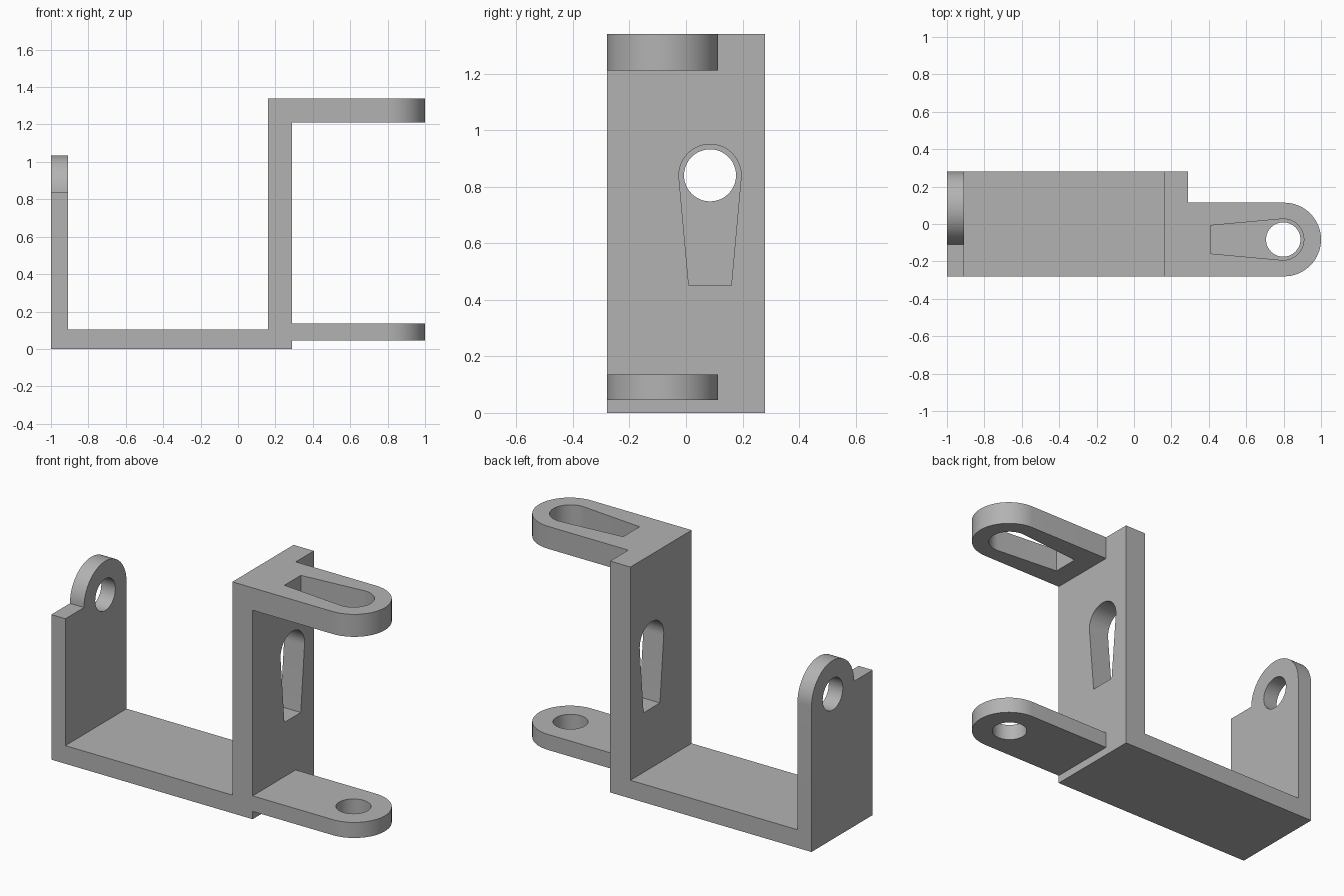
import bpy, bmesh
from math import sin, cos, asin, pi
from mathutils import Vector

cube = bpy.data.objects.get("Cube")
if cube:
    bpy.data.objects.remove(cube)

grey = bpy.data.materials.new("plain grey")
grey.use_nodes = True
colour = (0.45, 0.45, 0.45, 1)
grey.diffuse_color = colour
grey.node_tree.nodes["Principled BSDF"].inputs["Base Color"].default_value = colour


def arc(cu, cv, r, start, end, steps=32):
    return [(cu + r * cos(start + (end - start) * i / steps),
             cv + r * sin(start + (end - start) * i / steps)) for i in range(steps + 1)]


def circle(cu, cv, r):
    return arc(cu, cv, r, 0, 2 * pi, 48)[:-1]


def rect(u0, v0, u1, v1):
    return [(u0, v0), (u1, v0), (u1, v1), (u0, v1)]


def keyhole(cu, cv, toward_u):
    """Tapered slot: round end at the centre, narrow square end on the low side."""
    r, w, length = 0.11, 0.075, 0.39
    a = pi / 2 + asin((r - w) / length)
    pts = arc(0, 0, r, -a, a) + [(-length, w), (-length, -w)]
    return [(cu + p, cv + q) if toward_u else (cu - q, cv + p) for p, q in pts]


def plate(name, outline, holes, w0, w1, upright=False):
    """Extrude an outline with holes: along z, or along x when upright."""
    bm = bmesh.new()
    edges = []
    for loop in [outline] + holes:
        vs = [bm.verts.new((w0, u, v) if upright else (u, v, w0)) for u, v in loop]
        edges += [bm.edges.new((vs[i - 1], vs[i])) for i in range(len(vs))]
    bmesh.ops.triangle_fill(bm, edges=edges, use_beauty=True)
    grown = bmesh.ops.extrude_face_region(bm, geom=bm.faces[:])["geom"]
    shift = Vector((w1 - w0, 0, 0) if upright else (0, 0, w1 - w0))
    bmesh.ops.translate(bm, vec=shift, verts=[g for g in grown if isinstance(g, bmesh.types.BMVert)])
    bmesh.ops.recalc_face_normals(bm, faces=bm.faces[:])
    mesh = bpy.data.meshes.new(name)
    bm.to_mesh(mesh)
    bm.free()
    mesh.materials.append(grey)
    ob = bpy.data.objects.new(name, mesh)
    bpy.context.collection.objects.link(ob)
    return ob


D = 0.28               # half depth of the bracket
CY, CZ = 0.085, 0.84   # pivot axis
AX, AY = 0.803, -0.083  # arm hole axis
R = 0.197              # radius of the rounded ends

# Floor, central wall and rounded end plate
wall = plate("bracket", rect(-D, 0, D, 1.34), [keyhole(CY, CZ, False)], 0.16, 0.29, True)
base = plate("base", rect(-1, -D, 0.25, D), [], 0, 0.105)
ear = [(-D, 0), (D, 0)] + arc(CY, CZ, D - CY, 0, pi) + [(-D, CZ)]
end_plate = plate("end_plate", ear, [circle(CY, CZ, 0.092)], -1, -0.91, True)

# Two rounded arms
arm = [(0.22, -D)] + arc(AX, AY, R, -pi / 2, pi / 2) + [(0.22, AY + R)]
upper_arm = plate("upper_arm", arm, [keyhole(AX - 0.005, AY, True)], 1.21, 1.34)
lower_arm = plate("lower_arm", arm, [circle(AX - 0.005, AY, 0.092)], 0.045, 0.135)

# Fuse everything into one solid
bpy.ops.object.select_all(action="DESELECT")
bpy.context.view_layer.objects.active = wall
wall.select_set(True)
for part in (base, end_plate, upper_arm, lower_arm):
    mod = wall.modifiers.new("fuse", "BOOLEAN")
    mod.operation = "UNION"
    mod.solver = "EXACT"
    mod.object = part
    bpy.ops.object.modifier_apply(modifier=mod.name)
    bpy.data.objects.remove(part)
bpy.ops.object.shade_smooth_by_angle(angle=pi / 6)
